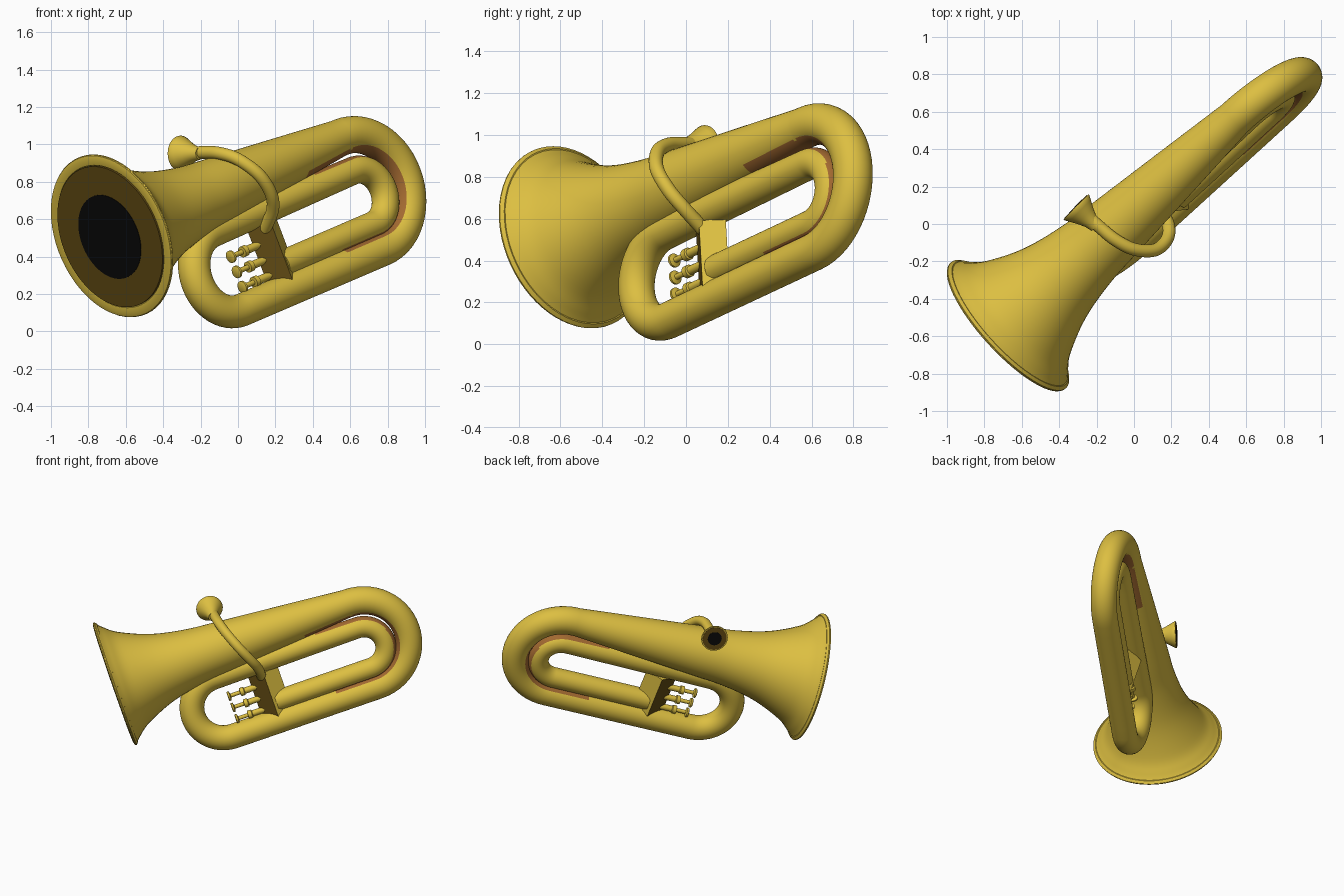
import bpy, bmesh, math
from mathutils import Vector, Matrix

if "Cube" in bpy.data.objects:
    bpy.data.objects.remove(bpy.data.objects["Cube"])

# Instrument frame: A along the bell axis, B across the loops, N out of the loop plane
ORIGIN = Vector((-0.675, -0.545, 0.51))
A = Vector((0.703, 0.643, 0.303)).normalized()
B = Vector((0.355, 0.055, -0.934))
B = (B - A * B.dot(A)).normalized()
N = A.cross(B)
ROT = Matrix((A, B, N)).transposed()


def world(a, b, n=0.0):
    return ORIGIN + ROT @ Vector((a, b, n))


def material(name, rgb):
    m = bpy.data.materials.new(name)
    m.diffuse_color = (*rgb, 1)
    m.use_nodes = True
    m.node_tree.nodes["Principled BSDF"].inputs["Base Color"].default_value = m.diffuse_color
    return m


GOLD = material("brass gold", (0.72, 0.52, 0.053))
BROWN = material("dark brass", (0.125, 0.072, 0.007))
COPPER = material("copper", (0.36, 0.14, 0.03))
BLACK = material("black opening", (0.003, 0.003, 0.003))


def finish(name, bm, mats, rule=None, angle=40):
    bmesh.ops.recalc_face_normals(bm, faces=bm.faces)
    if rule:
        for f in bm.faces:
            f.material_index = rule(f)
    me = bpy.data.meshes.new(name)
    bm.to_mesh(me)
    bm.free()
    ob = bpy.data.objects.new(name, me)
    bpy.context.collection.objects.link(ob)
    for m in mats:
        me.materials.append(m)
    bpy.ops.object.select_all(action='DESELECT')
    ob.select_set(True)
    bpy.context.view_layer.objects.active = ob
    bpy.ops.object.shade_smooth_by_angle(angle=math.radians(angle))
    return ob


def skin(bm, rings, caps=True):
    for r0, r1 in zip(rings, rings[1:]):
        k = len(r0)
        for i in range(k):
            bm.faces.new((r0[i], r0[(i + 1) % k], r1[(i + 1) % k], r1[i]))
    if caps:
        bm.faces.new(rings[0])
        bm.faces.new(rings[-1])


def sweep(name, pts, radii, normal, mats, rule=None, seg=40):
    """Round tube along points, the frame carried along the path."""
    bm, rings = bmesh.new(), []
    for i, p in enumerate(pts):
        t = (pts[min(i + 1, len(pts) - 1)] - pts[max(i - 1, 0)]).normalized()
        normal = (normal - t * normal.dot(t)).normalized()
        side = t.cross(normal)
        rings.append([bm.verts.new(p + radii[i] * (normal * math.cos(u) + side * math.sin(u)))
                      for u in (2 * math.pi * k / seg for k in range(seg))])
    skin(bm, rings)
    return finish(name, bm, mats, rule)


def lathe(name, profile, base, axis, mat, seg=40):
    """Turn (height, radius) pairs about an axis."""
    q = axis.to_track_quat('Z', 'Y')
    bm = bmesh.new()
    rings = [[bm.verts.new(base + q @ Vector((r * math.cos(u), r * math.sin(u), h)))
              for u in (2 * math.pi * k / seg for k in range(seg))] for h, r in profile]
    skin(bm, rings)
    return finish(name, bm, [mat])


def spline(pts, steps):
    """Catmull-Rom through the points."""
    p = [2 * pts[0] - pts[1]] + pts + [2 * pts[-1] - pts[-2]]
    out = []
    for i in range(1, len(p) - 2):
        for s in range(steps):
            t = s / steps
            out.append(0.5 * (2 * p[i] + (p[i + 1] - p[i - 1]) * t
                              + (2 * p[i - 1] - 5 * p[i] + 4 * p[i + 1] - p[i + 2]) * t * t
                              + (3 * p[i] - p[i - 1] - 3 * p[i + 1] + p[i + 2]) * t ** 3))
    return out + [pts[-1]]


# Main tube: flared bell, big far bend, lower run, near bend, inner run, inner bend
path = [(v.x, 0.0, v.y) for v in spline(
    [Vector(p) for p in ((0, 0.456), (0.05, 0.405), (0.14, 0.338), (0.35, 0.25),
                         (0.59, 0.2), (0.85, 0.176), (1.3, 0.137), (1.72, 0.1))], 6)]


def arc(ca, cb, r, start, end, r0, r1, steps=28):
    for i in range(steps + 1):
        t = i / steps
        u = math.radians(start + (end - start) * t)
        path.append((ca + r * math.cos(u), cb + r * math.sin(u), r0 + (r1 - r0) * t))


arc(1.74, 0.32, 0.32, -90, 90, 0.1, 0.09)
arc(0.67, 0.415, 0.225, 90, 270, 0.088, 0.086)
arc(1.735, 0.345, 0.155, -90, 90, 0.075, 0.073)
path.append((1.03, 0.5, 0.073))


def copper_rule(f):
    # the facing sides of the two far bends are copper
    c = ROT.transposed() @ (f.calc_center_median() - ORIGIN)
    d = Vector((max(c.x - 1.74, 0), c.y - 0.33))
    if c.x < 1.4 or not 0.2 < d.length < 0.255 or len(f.verts) > 4:
        return 0
    nor = ROT.transposed() @ f.normal
    return int(abs(Vector((nor.x, nor.y)).dot(d.normalized())) > 0.72)


# subdivide long straight runs so the copper can stop part way
fine = [path[0]]
for p in path[1:]:
    q = fine[-1]
    k = max(1, round(math.hypot(p[0] - q[0], p[1] - q[1]) / 0.1))
    fine += [tuple(q[j] + (p[j] - q[j]) * i / k for j in range(3)) for i in range(1, k + 1)]
sweep("main_tube", [world(a, b) for a, b, r in fine], [r for a, b, r in fine], N,
      [GOLD, COPPER], copper_rule, 48)

# Bell rim and its dark mouth
lathe("bell_rim", [(0.012, 0.39), (-0.008, 0.4), (-0.012, 0.43), (-0.006, 0.452),
                   (0.006, 0.456), (0.02, 0.44)], world(0, 0), A, GOLD, 64)
lathe("bell_interior", [(-0.014, 0.395), (0.0, 0.395)], world(0, 0), A, BROWN, 64)
lathe("bell_opening", [(-0.017, 0.235), (0.0, 0.235)], world(0, 0), A, BLACK, 64)

# Valve block: diamond prism, dark on the side toward the bell
bm = bmesh.new()
outline = [(0.9, 0), (1.01, 0.075), (1.12, 0), (1.01, -0.075)]
skin(bm, [[bm.verts.new(world(a, b, n)) for a, n in outline] for b in (0.26, 0.6)])
finish("valve_block", bm, [GOLD, BROWN], lambda f: int(f.normal.dot(A) < -0.1), 20)

# Three valves with sleeve, stem and finger button
for i in range(3):
    base = world(0.72, 0.355 + 0.087 * i)
    lathe(f"valve_{i + 1}", [(0, 0.028), (0.004, 0.034), (0.016, 0.034), (0.022, 0.014),
                             (0.09, 0.014), (0.092, 0.03), (0.12, 0.03), (0.125, 0.022),
                             (0.25, 0.022)], base, A, GOLD, 24)

# Lead pipe curling over the bell to the mouthpiece
pipe = spline([Vector(p) for p in (
    (0.14, 0.09, 0.54), (0.185, -0.01, 0.65), (0.175, -0.085, 0.74), (0.11, -0.14, 0.84),
    (0, -0.135, 0.92), (-0.1, -0.085, 0.953), (-0.18, -0.02, 0.957), (-0.23, 0.025, 0.955))], 8)
sweep("lead_pipe", pipe, [0.034] * len(pipe), N, [GOLD], None, 24)

# Mouthpiece cup with dark face
axis = Vector((-0.71, 0.7, 0)).normalized()
rim = Vector((-0.31, 0.092, 0.952))
lathe("mouthpiece", [(-0.15, 0.033), (-0.11, 0.042), (-0.07, 0.06), (-0.03, 0.082),
                     (-0.006, 0.095), (0, 0.094)], rim, axis, GOLD)
lathe("mouthpiece_face", [(-0.004, 0.086), (0.003, 0.086)], rim, axis, BROWN)
lathe("mouthpiece_opening", [(-0.002, 0.05), (0.005, 0.05)], rim, axis, BLACK)
